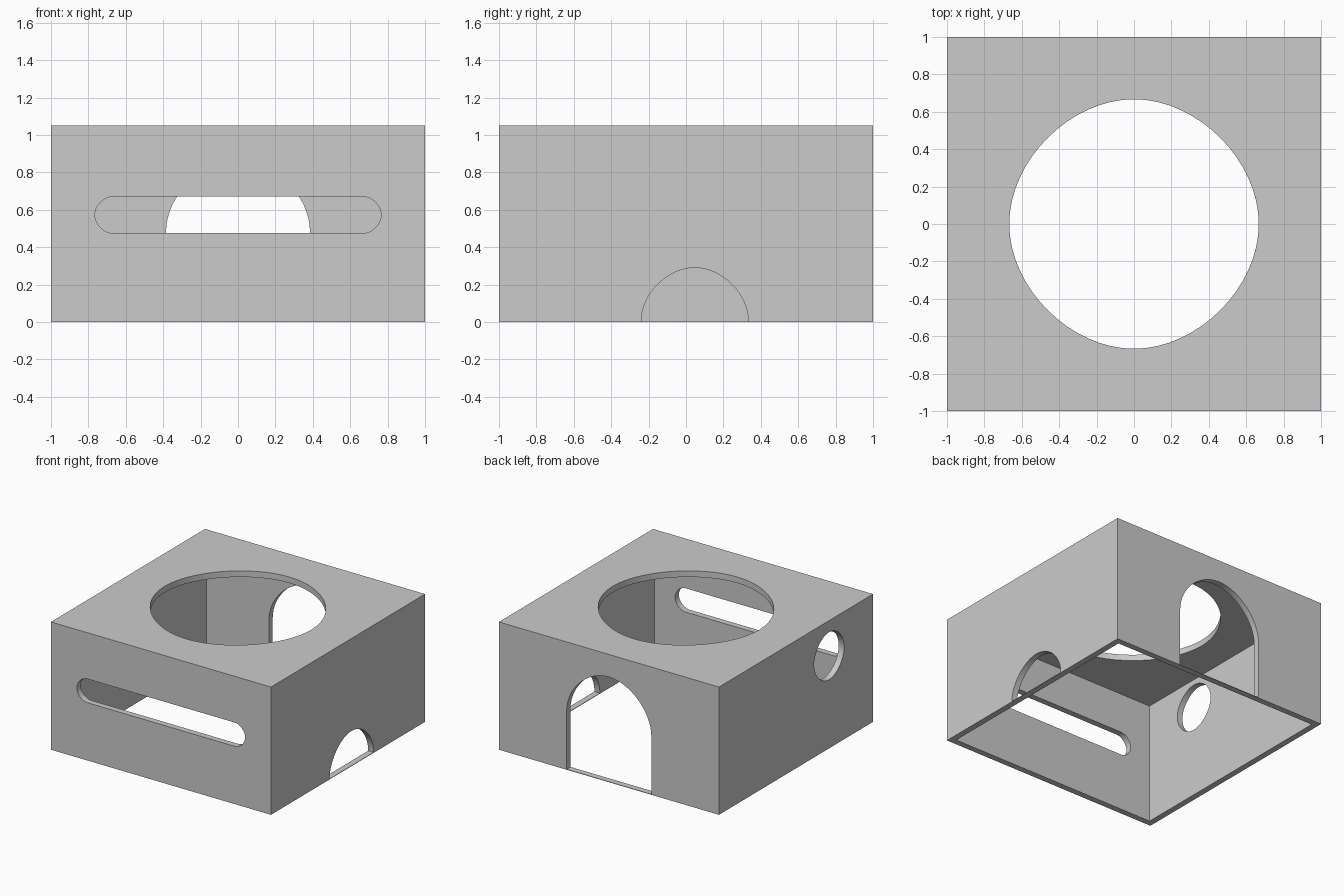
import bpy, bmesh
from mathutils import Vector
from mathutils.geometry import interpolate_bezier

if "Cube" in bpy.data.objects:
    bpy.data.objects.remove(bpy.data.objects["Cube"])

H, T, SILL = 1.05, 0.05, 0.004   # height, wall thickness, thin sill under the doors
K = 0.51                         # handle length of the slightly flattened rounds


def quarter(c, a, b):
    """Quarter round about c, from c+a to c+b."""
    c, a, b = Vector(c), Vector(a), Vector(b)
    return interpolate_bezier(c + a, c + a + b * K, c + b + a * K, c + b, 17)


def rounded(cx, cy, r, half=0.0):
    """Closed circle, or a slot when half (straight half-length) is above zero."""
    x, y = (r, 0), (0, r)
    nx, ny = (-r, 0), (0, -r)
    right, left = (cx + half, cy), (cx - half, cy)
    return (quarter(right, ny, x) + quarter(right, x, y)
            + quarter(left, y, nx) + quarter(left, nx, ny))


def arch(cx, r, spring):
    """Door outline: straight jambs up to the spring line, round head above."""
    c = (cx, spring)
    pts = quarter(c, (r, 0), (0, r)) + quarter(c, (0, r), (-r, 0))
    if spring > SILL:
        pts = [Vector((cx + r, SILL))] + pts + [Vector((cx - r, SILL))]
    return pts


def box(name, half, z0, z1):
    bm = bmesh.new()
    bmesh.ops.create_cube(bm, size=1)
    for v in bm.verts:
        v.co = (v.co.x * 2 * half, v.co.y * 2 * half, z0 if v.co.z < 0 else z1)
    return finish(name, bm)


def prism(name, pts, place, start, end):
    """Extrude a 2D outline from start to end along the axis chosen by place."""
    clean = [p for i, p in enumerate(pts) if (p - pts[i - 1]).length > 1e-5]
    bm = bmesh.new()
    face = bm.faces.new([bm.verts.new(place(p.x, p.y, start)) for p in clean])
    ext = bmesh.ops.extrude_face_region(bm, geom=[face])["geom"]
    move = Vector(place(0, 0, end)) - Vector(place(0, 0, start))
    bmesh.ops.translate(bm, vec=move,
                        verts=[g for g in ext if isinstance(g, bmesh.types.BMVert)])
    return finish(name, bm)


def finish(name, bm):
    bmesh.ops.recalc_face_normals(bm, faces=bm.faces)
    me = bpy.data.meshes.new(name)
    bm.to_mesh(me)
    bm.free()
    ob = bpy.data.objects.new(name, me)
    bpy.context.collection.objects.link(ob)
    return ob


def on_x(u, v, d): return (d, u, v)
def on_y(u, v, d): return (u, d, v)
def on_z(u, v, d): return (u, v, d)


# Square shell, open underneath
shell = box("box_shell", 1, 0, H)
cutters = [
    box("inner_space", 1 - T, -0.5, H - T),
    prism("top_opening", rounded(0, 0, 0.667), on_z, H - 0.2, H + 0.2),
    prism("front_slot", rounded(0, 0.5725, 0.0975, 0.6675), on_y, -1.2, -0.8),
    prism("back_door", arch(0, 0.385, 0.48), on_y, 0.8, 1.2),
    prism("right_door", arch(0.047, 0.286, SILL), on_x, 0.8, 1.2),
    prism("left_window", rounded(-0.43, 0.76, 0.195), on_x, -1.2, -0.8),
]

# Cut the interior and each opening
bpy.context.view_layer.objects.active = shell
shell.select_set(True)
for cutter in cutters:
    cutter.hide_render = True
    mod = shell.modifiers.new(cutter.name, 'BOOLEAN')
    mod.operation, mod.solver, mod.object = 'DIFFERENCE', 'EXACT', cutter
    bpy.ops.object.modifier_apply(modifier=mod.name)
    bpy.data.objects.remove(cutter)

bpy.ops.object.shade_smooth_by_angle()
